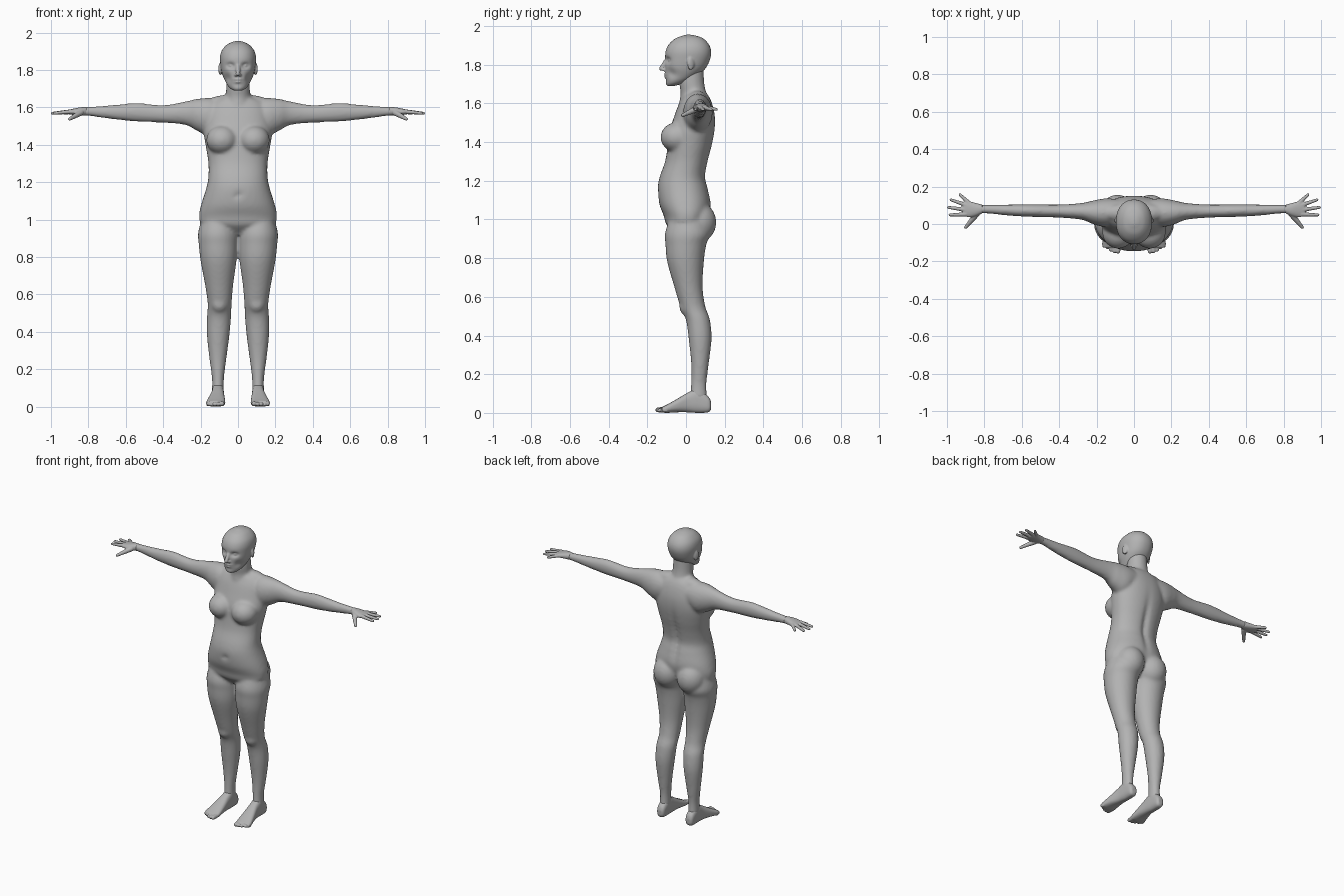
import bpy
import bmesh
from math import cos, sin, pi, exp
from mathutils import Vector, Matrix

if "Cube" in bpy.data.objects:
    bpy.data.objects.remove(bpy.data.objects["Cube"])

skin = bpy.data.materials.new("plain grey")
skin.use_nodes = True
grey = (0.45, 0.45, 0.45, 1)
skin.diffuse_color = grey
skin.node_tree.nodes["Principled BSDF"].inputs["Base Color"].default_value = grey


def blend(a, b, c, d, t):
    """Catmull-Rom value between b and c."""
    return b + 0.5 * t * (c - a + t * (2 * a - 5 * b + 4 * c - d + t * (3 * (b - c) + d - a)))


def loft(bm, axis, sections, side=1, power=2.2, steps=5, count=40):
    """Closed skin through (position, u min, u max, v min, v max) sections."""
    last = len(sections) - 1
    rows = []
    for i in range(last):
        quad = [sections[min(max(i + k, 0), last)] for k in (-1, 0, 1, 2)]
        rows += [[blend(*vals, s / steps) for vals in zip(*quad)] for s in range(steps)]
    rows.append(sections[-1])
    rings = []
    for t, u0, u1, v0, v1 in rows:
        ring = []
        for k in range(count):
            c, s = cos(2 * pi * k / count), sin(2 * pi * k / count)
            c = abs(c) ** (2 / power) * (1 if c > 0 else -1)
            s = abs(s) ** (2 / power) * (1 if s > 0 else -1)
            u = (u0 + u1) / 2 + c * (u1 - u0) / 2
            v = (v0 + v1) / 2 + s * (v1 - v0) / 2
            x, y, z = {"x": (t, u, v), "y": (u, t, v), "z": (u, v, t)}[axis]
            ring.append(bm.verts.new((x * side, y, z)))
        rings.append(ring)
    for a, b in zip(rings, rings[1:]):
        for k in range(count):
            n = (k + 1) % count
            bm.faces.new((a[k], a[n], b[n], b[k]))
    bm.faces.new(rings[0])
    bm.faces.new(rings[-1])


def ball(bm, center, radii, side=1, turn=0):
    place = Matrix.Translation((center[0] * side, *center[1:]))
    place = place @ Matrix.Rotation(turn * side, 4, "Z") @ Matrix.Diagonal((*radii, 1))
    bmesh.ops.create_uvsphere(bm, u_segments=24, v_segments=16, radius=1, matrix=place)


def digit(bm, start, end, r0, r1, side=1):
    """Tapered finger or toe with a rounded tip."""
    a = Vector((start[0] * side, *start[1:]))
    b = Vector((end[0] * side, *end[1:]))
    b -= (b - a).normalized() * r1
    turn = (b - a).to_track_quat("Z", "Y").to_matrix().to_4x4()
    bmesh.ops.create_cone(bm, cap_ends=True, segments=16, radius1=r0, radius2=r1,
                          depth=(b - a).length, matrix=Matrix.Translation((a + b) / 2) @ turn)
    bmesh.ops.create_uvsphere(bm, u_segments=16, v_segments=10, radius=r1,
                              matrix=Matrix.Translation(b))


def bump(bm, center, size, push):
    """Soft dent or swelling, size gives its spread per axis."""
    for v in bm.verts:
        d = sum(((p - c) / s) ** 2 for p, c, s in zip(v.co, center, size))
        v.co += Vector(push) * exp(-d)


def finish(bm, name, voxel, rounds):
    """Fuse the overlapping pieces into one smooth skin."""
    bmesh.ops.recalc_face_normals(bm, faces=bm.faces)
    mesh = bpy.data.meshes.new(name)
    bm.to_mesh(mesh)
    bm.free()
    mesh.materials.append(skin)
    obj = bpy.data.objects.new(name, mesh)
    bpy.context.collection.objects.link(obj)
    fuse = obj.modifiers.new("fuse", "REMESH")
    fuse.mode = "VOXEL"
    fuse.voxel_size = voxel
    fuse.use_smooth_shade = True
    soften = obj.modifiers.new("soften", "SMOOTH")
    soften.factor = 0.5
    soften.iterations = rounds


def even(*rows):
    """Sections symmetric about the middle: (z, half width, front, back)."""
    return [(z, -w, w, f, b) for z, w, f, b in rows]


# Torso and neck
body = bmesh.new()
loft(body, "z", even(
    (.92, .08, -.05, .06), (.97, .19, -.1, .1), (1.02, .208, -.115, .12),
    (1.08, .197, -.138, .13), (1.16, .172, -.146, .115), (1.22, .159, -.136, .102),
    (1.3, .158, -.108, .115), (1.38, .17, -.095, .135), (1.46, .182, -.085, .149),
    (1.53, .175, -.062, .15), (1.59, .16, -.04, .138), (1.63, .13, -.02, .122),
    (1.655, .075, -.01, .105)))
bump(body, (0, .14, 1.25), (.02, .08, .16), (0, -.02, 0))
bump(body, (0, -.14, 1.13), (.012, .05, .015), (0, .012, 0))
loft(body, "z", even((1.58, .075, -.04, .11), (1.65, .066, -.028, .104),
                     (1.71, .063, -.035, .094), (1.8, .06, -.03, .09)), power=2)

for side in (1, -1):
    # Chest, seat and collar
    ball(body, (.085, -.045, 1.425), (.085, .087, .078), side)
    ball(body, (.088, .06, .985), (.094, .097, .105), side)
    ball(body, (.07, .06, 1.63), (.09, .045, .035), side)
    # Arms
    loft(body, "x", [
        (.07, .01, .13, 1.5, 1.635), (.15, -.015, .137, 1.45, 1.65), (.22, 0, .125, 1.475, 1.645),
        (.28, .023, .112, 1.506, 1.632), (.4, .034, .104, 1.518, 1.612),
        (.54, .038, .105, 1.524, 1.623), (.66, .044, .104, 1.536, 1.613),
        (.78, .056, .102, 1.552, 1.604), (.84, .054, .104, 1.558, 1.602)], side, 2)
    # Legs
    loft(body, "z", [
        (1.02, .03, .19, -.08, .1), (.93, .003, .213, -.108, .125), (.87, .003, .21, -.106, .105),
        (.78, .008, .2, -.097, .092), (.65, .026, .176, -.06, .086), (.55, .034, .162, -.03, .1),
        (.48, .037, .166, 0, .124), (.38, .046, .166, .014, .132), (.25, .063, .152, .027, .117),
        (.15, .075, .139, .026, .106), (.07, .075, .14, .02, .11)], side, 2)
    ball(body, (.1, -.005, .555), (.042, .03, .05), side)
finish(body, "body", .01, 5)

# Head
head = bmesh.new()
loft(head, "z", even(
    (1.69, .022, -.094, -.06), (1.705, .046, -.1, -.01), (1.735, .067, -.104, .05),
    (1.78, .085, -.108, .1), (1.83, .094, -.108, .125), (1.87, .096, -.105, .13),
    (1.905, .086, -.089, .118), (1.935, .06, -.056, .09), (1.95, .03, -.018, .052),
    (1.955, .008, 0, .025)), steps=8, count=80)
# Brow, chin and lips
bump(head, (0, -.1, 1.7), (.025, .04, .014), (0, -.005, 0))
bump(head, (0, -.11, 1.75), (.024, .03, .006), (0, -.01, 0))
bump(head, (0, -.11, 1.735), (.02, .03, .005), (0, -.01, 0))
for side in (1, -1):
    bump(head, (side * .04, -.1, 1.823), (.02, .05, .014), (0, .02, 0))
    bump(head, (side * .06, -.08, 1.755), (.02, .05, .025), (-side * .008, .006, 0))
    # Eyes, nostrils and ears
    ball(head, (.037, -.075, 1.823), (.017, .017, .012), side)
    ball(head, (.011, -.113, 1.773), (.009, .012, .008), side)
    ball(head, (.095, .025, 1.805), (.008, .019, .034), side, .4)
digit(head, (0, -.092, 1.835), (0, -.134, 1.77), .012, .012)
finish(head, "head", .005, 3)

for side, label in ((1, "left"), (-1, "right")):
    # Hands
    hand = bmesh.new()
    loft(hand, "x", [
        (.81, .057, .103, 1.557, 1.602), (.845, .042, .112, 1.557, 1.6),
        (.885, .036, .122, 1.56, 1.592), (.912, .046, .118, 1.565, 1.586)], side)
    fingers = (((.88, .11), (.936, .162)), ((.895, .1), (.986, .132)),
               ((.9, .076), (1, .09)), ((.895, .052), (.992, .048)))
    for base, tip in fingers:
        digit(hand, (*base, 1.577), (*tip, 1.568), .012, .008, side)
    digit(hand, (.84, .055, 1.572), (.905, -.024, 1.535), .017, .009, side)
    finish(hand, label + "_hand", .004, 2)

    # Feet with toes
    foot = bmesh.new()
    loft(foot, "y", [
        (.13, .092, .122, .02, .055), (.115, .08, .135, .003, .085), (.06, .076, .139, 0, .125),
        (.01, .074, .143, .003, .105), (-.05, .07, .158, .003, .07), (-.1, .068, .17, 0, .042),
        (-.125, .074, .168, .003, .03)], side, 2.6)
    for i in range(5):
        x = .084 + .019 * i
        r = .015 - .0015 * i
        digit(foot, (x, -.1, r + .003), (x + .002, -.158 + .005 * i * i / 2, r), r, r * .85, side)
    finish(foot, label + "_foot", .004, 2)
